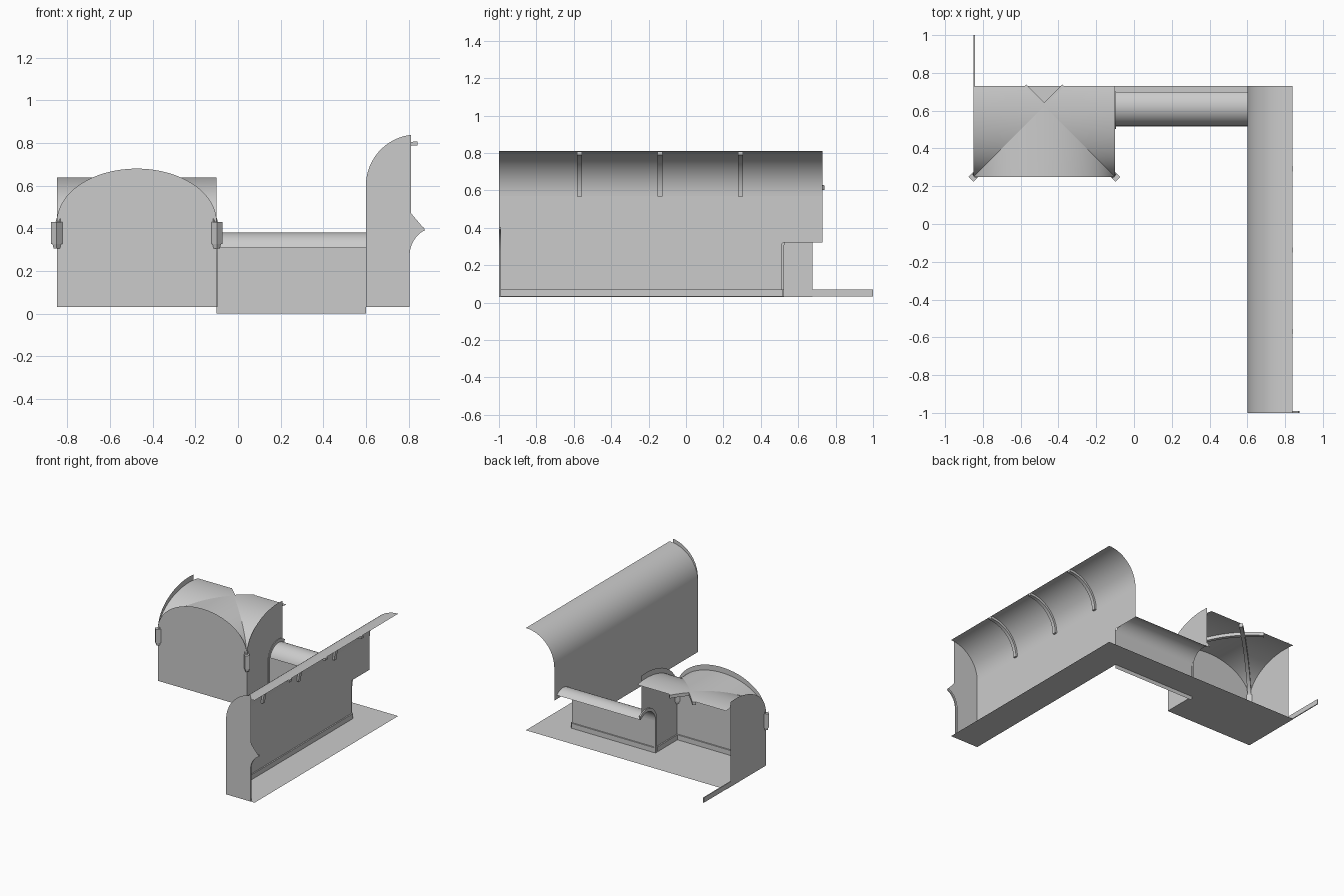
import bpy
from math import sin, cos, pi, sqrt, radians
from mathutils import Vector as V

if "Cube" in bpy.data.objects:
    bpy.data.objects.remove(bpy.data.objects["Cube"])


def make(name, verts, faces, smooth=True):
    me = bpy.data.meshes.new(name)
    me.from_pydata([tuple(v) for v in verts], [], faces)
    me.update()
    ob = bpy.data.objects.new(name, me)
    bpy.context.collection.objects.link(ob)
    bpy.context.view_layer.objects.active = ob
    ob.select_set(True)
    if smooth:
        bpy.ops.object.shade_smooth_by_angle(angle=radians(35))
    ob.select_set(False)
    return ob


def ruled(name, a, b):
    """Open sheet between two paths."""
    n = len(a)
    return make(name, list(a) + list(b), [(i, i + 1, n + i + 1, n + i) for i in range(n - 1)])


def band(name, a, b, vec):
    """Solid moulding: strip between paths a and b, thickened along vec."""
    vec = V(vec)
    verts, faces = [], []
    for p, q in zip(a, b):
        p, q = V(p), V(q)
        verts += [p, q, q + vec, p + vec]
    for i in range(len(a) - 1):
        for k in range(4):
            j = (k + 1) % 4
            faces.append((4 * i + k, 4 * i + j, 4 * i + 4 + j, 4 * i + 4 + k))
    e = len(verts) - 4
    return make(name, verts, faces + [(3, 2, 1, 0), (e, e + 1, e + 2, e + 3)])


def panel(name, pts):
    return make(name, pts, [tuple(range(len(pts)))], False)


def box(name, x0, x1, y0, y1, z0, z1):
    return band(name, [(x0, y0, z0), (x0, y0, z1)], [(x1, y0, z0), (x1, y0, z1)], (0, y1 - y0, 0))


def arc(cx, cz, rx, rz, a0, a1, n=20):
    return [(cx + rx * cos(radians(a0 + (a1 - a0) * i / n)),
             cz + rz * sin(radians(a0 + (a1 - a0) * i / n))) for i in range(n + 1)]


F = 0.03                       # floor level
Y0, Y1 = -1.0, 0.73            # hall ends
L, R, FR = -0.85, -0.10, 0.25  # room left, right, front
CX, CY, H = -0.475, 0.625, 0.375
CORR = 0.515                   # corridor wall

# Floors
for nm, x0, x1, y0 in (("hall_floor", 0.6, 0.84, Y0), ("corridor_floor", R, 0.6, CORR),
                       ("room_floor", L, R, FR)):
    panel(nm, [(x0, y0, F), (x1, y0, F), (x1, Y1, F), (x0, Y1, F)])

# Hall wall with opening, then quarter vault
panel("hall_wall", [(0.6, Y0, F), (0.6, CORR - .005, F), (0.6, CORR - .005, .31), (0.6, CORR + .005, .32),
                    (0.6, Y1, .32), (0.6, Y1, .57), (0.6, Y0, .57)])
va = arc(.84, .57, .24, .24, 180, 90)
ruled("hall_vault", [(x, Y0, z) for x, z in va], [(x, Y1, z) for x, z in va])
vb = arc(.84, .57, .225, .222, 180, 90)
for i, y in enumerate((-.583, -.152, .279)):
    band(f"hall_rib_{i}", [(x + .003, y, z - .003) for x, z in va],
         [(x + .003, y, z - .003) for x, z in vb], (0, .027, 0))

# Hall end wall with part of an arched doorway
top = arc(.84, .60, .24, .24, 180, 97)
door = arc(.92, .27, .13, .14, 112, 180, 12)
panel("hall_end_wall", [(x, Y0, z) for x, z in
                        [(.6, F)] + top + [(.812, .47)] + door + [(.79, F)]])
dpath = arc(.92, .27, .13, .145, 112, 180, 12) + [(.79, F)]
dpath2 = arc(.92, .27, .115, .13, 112, 180, 12) + [(.805, F)]
band("doorway_trim", [(x, Y0, z) for x, z in dpath], [(x, Y0, z) for x, z in dpath2], (0, .01, 0))

# Corridor wall and barrel vault, cut open at the back
panel("corridor_wall", [(R, CORR, 0), (.6, CORR, 0), (.6, CORR, .31), (R, CORR, .31)])
ca = arc(CY, .275, .105, .105, 180, 45)
ruled("corridor_vault", [(R, y, z) for y, z in ca], [(.6, y, z) for y, z in ca])
ta = [(.52, F)] + arc(CY, .275, .105, .105, 180, 45)
tb = [(.502, F)] + arc(CY, .275, .123, .13, 180, 52)
band("corridor_arch_trim", [(R - .008, y, z) for y, z in ta],
     [(R - .008, y, z) for y, z in tb], (.012, 0, 0))

# Room walls with arched tops
front = arc(CX, .43, H, .25, 180, 0, 32)
panel("room_front_wall", [(L, FR, F)] + [(x, FR, z) for x, z in front] + [(R, FR, F)])
side = arc(CY, .43, H, .25, 180, 82, 20)
ye = side[-1][0]
panel("room_left_wall", [(L, FR, F)] + [(L, y, z) for y, z in side] + [(L, ye, F)])
opening = arc(CY, .275, .105, .105, 60, 180, 12)
panel("room_right_wall", [(R, FR, F)] + [(R, y, z) for y, z in side] +
      [(R, y, z) for y, z in opening] + [(R, .52, F)])


# Groin vault: front panel and two side panels, back quarter left out
def rise(m):
    return .40 + .238 * sqrt(max(0, 1 - (m / H) ** 2))


ms = [-H * cos(pi * i / 32) for i in range(33)]
ruled("vault_front", [(CX + m, FR, rise(m)) for m in ms],
      [(CX + m, CY - abs(m), rise(m)) for m in ms])
sm = [m for m in ms if m < .1] + [Y1 - CY]
for nm, s in (("left", -1), ("right", 1)):
    ruled("vault_" + nm, [(CX + s * H, CY + m, rise(m)) for m in sm],
          [(CX + s * abs(m), CY + m, rise(m)) for m in sm])
    # Diagonal rib and corner corbel
    w = V((s, 1, 0)).normalized() * .026
    pa = [V((CX - s * m * -1, CY - abs(m) if m > 0 else CY - m, rise(m) - .002)) - w / 2
          for m in [H - .005] + [-k for k in sm[1:]]]
    band("diagonal_rib_" + nm, pa, [p - V((0, 0, .025)) for p in pa], w)
    corner = V((CX + s * H, FR, 0))
    inward = V((-s, 1, 0)).normalized()
    zs = [(.305, .014), (.325, .018), (.325, .024), (.43, .024)]
    cw = V((s, 1, 0)).normalized()
    verts = []
    for z, r in zs:
        c = corner + V((0, 0, z))
        verts += [c + inward * r * i * .8 + cw * r * j * .75 for i, j in ((-1, -1), (1, -1), (1, 1), (-1, 1))]
    fs = [(4 * k + i, 4 * k + (i + 1) % 4, 4 * k + 4 + (i + 1) % 4, 4 * k + 4 + i)
          for k in range(3) for i in range(4)] + [(3, 2, 1, 0), (12, 13, 14, 15)]
    make("corbel_" + nm, verts, fs)

# Baseboards
T = .01
for nm, d in (("hall", (.6, .6 + T, Y0, CORR)), ("hall_end", (.6, .79, Y0, Y0 + T)),
              ("corridor", (R, .6, CORR, CORR + T)), ("room_front", (L, R, FR, FR + T)),
              ("room_right", (R - T, R, FR, .50)), ("room_left", (L, L + .007, FR, 1.0))):
    box(nm + "_baseboard", *d, F + .002, .07)
